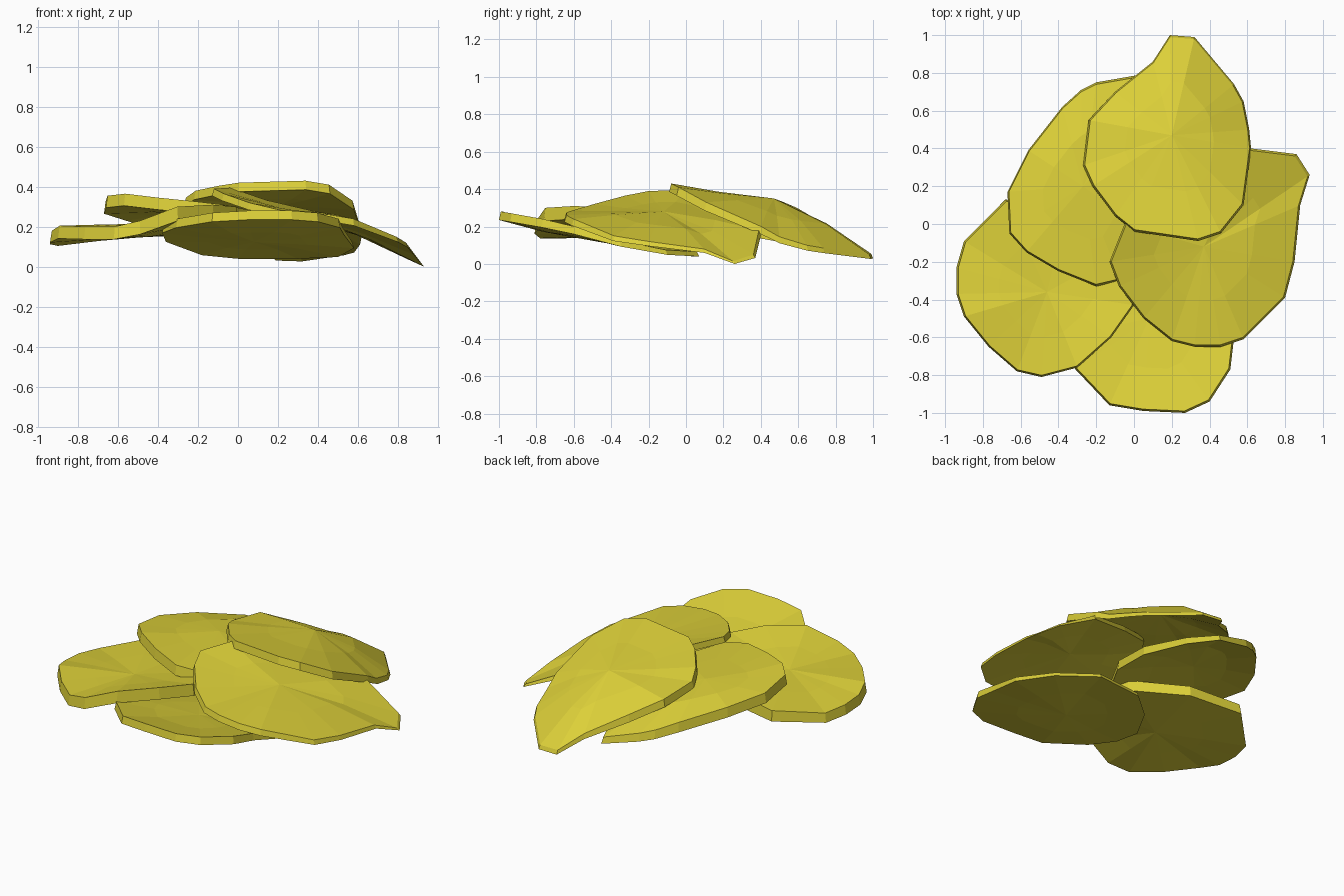
import bpy, bmesh
from mathutils import Vector

gold = bpy.data.materials.new("golden_yellow")
gold.diffuse_color = (0.72, 0.63, 0.04, 1)


def chip(name, centre, rim, thick=0.05, bend=0.55):
    """Thin curved slab: rim outline (top edge heights), middle ring and centre point."""
    c = Vector(centre)
    bm = bmesh.new()

    def skin(drop, edge):
        def put(x, y, z):
            # the slab gets thinner toward its low side
            return bm.verts.new((x, y, max(z - drop * min(1, 0.4 + 2.5 * z), 0)))
        outer, inner = [], []
        for p in rim:
            p = Vector(p)
            o = c.lerp(p, edge)
            i = c.lerp(p, 0.53)
            outer.append(put(o.x, o.y, p.z))
            inner.append(put(i.x, i.y, p.z + (c.z - p.z) * bend))
        mid = put(*c)
        n = len(rim)
        for k in range(n):
            j = (k + 1) % n
            bm.faces.new((outer[k], outer[j], inner[j], inner[k]))
            bm.faces.new((inner[k], inner[j], mid))
        return outer

    top = skin(0, 0.98)
    bottom = skin(thick, 1.0)
    # thin side wall around the rim
    for k in range(len(rim)):
        j = (k + 1) % len(rim)
        bm.faces.new((top[k], top[j], bottom[j], bottom[k]))
    bmesh.ops.recalc_face_normals(bm, faces=bm.faces)
    me = bpy.data.meshes.new(name)
    bm.to_mesh(me)
    bm.free()
    me.materials.append(gold)
    ob = bpy.data.objects.new(name, me)
    bpy.context.collection.objects.link(ob)
    return ob


# top chip, leaning down to the back
chip("back_chip", (0.2, 0.47, 0.35), [
    (0.19, 1.0, 0.055), (0.32, 0.99, 0.05), (0.53, 0.74, 0.085), (0.58, 0.65, 0.10),
    (0.61, 0.5, 0.145), (0.62, 0.4, 0.20), (0.58, 0.1, 0.33), (0.46, -0.05, 0.41),
    (0.34, -0.09, 0.43), (0, -0.04, 0.42), (-0.1, 0.04, 0.405), (-0.22, 0.2, 0.38),
    (-0.27, 0.31, 0.345), (-0.24, 0.55, 0.315), (-0.1, 0.7, 0.24), (0.1, 0.86, 0.13)], 0.045)

# right chip, leaning down to the right
chip("right_chip", (0.37, -0.12, 0.28), [
    (-0.05, 0, 0.395), (-0.13, -0.2, 0.39), (-0.08, -0.33, 0.365), (0.05, -0.5, 0.32),
    (0.2, -0.62, 0.285), (0.32, -0.65, 0.275), (0.46, -0.65, 0.26), (0.58, -0.61, 0.24),
    (0.8, -0.39, 0.15), (0.85, -0.2, 0.12), (0.88, 0.1, 0.08), (0.93, 0.26, 0.015),
    (0.86, 0.37, 0.05), (0.62, 0.4, 0.18), (0.3, 0.28, 0.28), (0.05, 0.15, 0.36)], 0.035)

# front chip, raised at the front edge
chip("front_chip", (0.08, -0.5, 0.16), [
    (-0.13, -0.96, 0.27), (0.05, -0.99, 0.28), (0.27, -1.0, 0.28), (0.4, -0.94, 0.27),
    (0.51, -0.77, 0.24), (0.53, -0.6, 0.2), (0.58, -0.35, 0.125), (0.5, -0.1, 0.075),
    (0.3, 0.07, 0.065), (0, 0.04, 0.065), (-0.18, -0.12, 0.085), (-0.36, -0.4, 0.16),
    (-0.38, -0.6, 0.21), (-0.31, -0.77, 0.24)], 0.045)

# left chip, rising toward the middle
chip("left_chip", (-0.46, -0.36, 0.215), [
    (-0.68, 0.13, 0.2), (-0.9, -0.09, 0.16), (-0.94, -0.23, 0.17), (-0.94, -0.37, 0.18),
    (-0.9, -0.49, 0.205), (-0.77, -0.65, 0.20), (-0.62, -0.78, 0.20), (-0.49, -0.81, 0.23),
    (-0.3, -0.76, 0.30), (-0.12, -0.6, 0.31), (0, -0.43, 0.30), (-0.08, -0.15, 0.26),
    (-0.35, 0.08, 0.22)], 0.07)

# rear left chip, leaning down to the back
chip("rear_left_chip", (-0.27, 0.2, 0.32), [
    (0.03, 0.79, 0.10), (-0.2, 0.75, 0.17), (-0.28, 0.71, 0.195), (-0.38, 0.62, 0.235),
    (-0.56, 0.39, 0.29), (-0.67, 0.17, 0.325), (-0.66, -0.05, 0.355), (-0.57, -0.15, 0.365),
    (-0.4, -0.25, 0.345), (-0.2, -0.33, 0.325), (-0.07, -0.3, 0.31), (0.08, -0.05, 0.28),
    (0.14, 0.25, 0.22), (0.1, 0.58, 0.15)], 0.06, 0.7)
